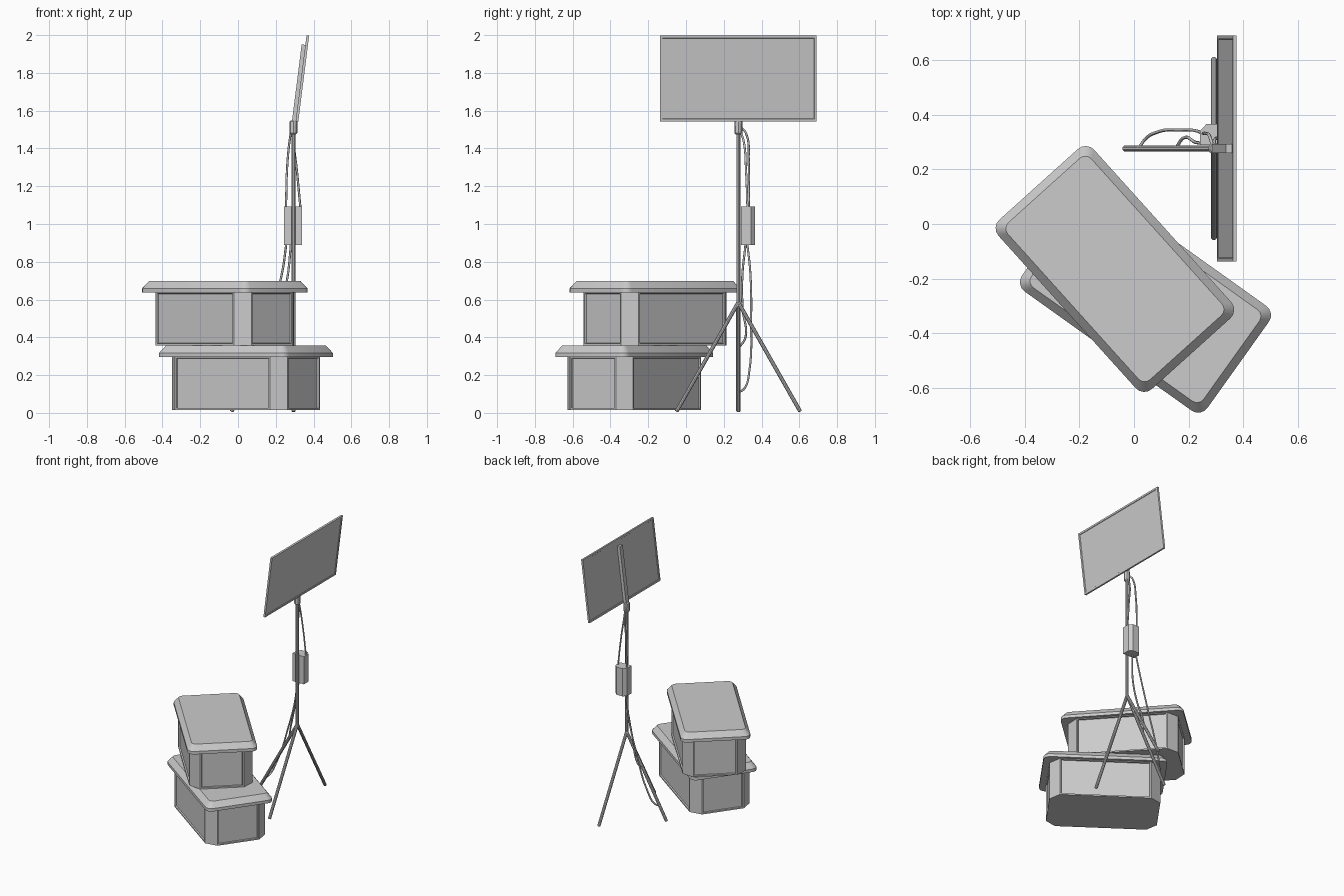
import bpy, bmesh
from math import radians, sin, cos, pi
from mathutils import Vector, Matrix

if "Cube" in bpy.data.objects:
    bpy.data.objects.remove(bpy.data.objects["Cube"])


def finish(name, bm, matrix=None, smooth=True):
    bmesh.ops.recalc_face_normals(bm, faces=bm.faces)
    me = bpy.data.meshes.new(name)
    bm.to_mesh(me)
    bm.free()
    ob = bpy.data.objects.new(name, me)
    bpy.context.collection.objects.link(ob)
    if matrix:
        ob.matrix_world = matrix
    if smooth:
        bpy.ops.object.select_all(action='DESELECT')
        ob.select_set(True)
        bpy.context.view_layer.objects.active = ob
        bpy.ops.object.shade_smooth_by_angle(angle=radians(32))
    return ob


def stack(rings):
    """Skin closed rings of points into a capped solid."""
    bm = bmesh.new()
    loops = [[bm.verts.new(p) for p in r] for r in rings]
    n = len(loops[0])
    for a, b in zip(loops, loops[1:]):
        for i in range(n):
            j = (i + 1) % n
            bm.faces.new((a[i], a[j], b[j], b[i]))
    bm.faces.new(loops[0])
    bm.faces.new(loops[-1])
    bmesh.ops.recalc_face_normals(bm, faces=bm.faces)
    return bm


def round_rect(hx, hy, r, seg, z):
    pts = []
    for k, (sx, sy) in enumerate(((1, 1), (-1, 1), (-1, -1), (1, -1))):
        for i in range(seg + 1):
            a = (k + i / seg) * pi / 2
            pts.append((sx * (hx - r) + r * cos(a), sy * (hy - r) + r * sin(a), z))
    return pts


def tube(name, p, q, r, sides=10):
    p, q = Vector(p), Vector(q)
    rot = (q - p).to_track_quat('Z', 'Y').to_matrix().to_4x4()
    h = (q - p).length
    rings = [[(rr * cos(2 * pi * i / sides), rr * sin(2 * pi * i / sides), z) for i in range(sides)]
             for rr, z in ((r * .7, 0), (r, r * .3), (r, h - r * .3), (r * .7, h))]
    return finish(name, stack(rings), Matrix.Translation(p) @ rot)


def recess(bm, test, width, depth):
    faces = [f for f in bm.faces if test(f)]
    bmesh.ops.inset_individual(bm, faces=faces, thickness=width)
    bmesh.ops.inset_individual(bm, faces=faces, thickness=.003, depth=-depth)


# Two storage crates: chamfered body with recessed panels, rounded lid
def crate(label, x, y, z, angle):
    m = Matrix.Translation((x, y, z)) @ Matrix.Rotation(radians(angle), 4, 'Z')
    bm = stack([round_rect(.375, .214, .065, 1, h) for h in (0, .285)])
    recess(bm, lambda f: abs(f.normal.z) < .1 and max(abs(f.normal.x), abs(f.normal.y)) > .99,
           .014, .01)
    finish(label + "_crate_body", bm, m, False)
    lid = [round_rect(.418 - d, .236 - d, .042 - d * .4, 4, h)
           for d, h in ((0, .28), (0, .302), (.03, .342))]
    finish(label + "_crate_lid", stack(lid), m)


crate("lower", .042, -.274, .015, -35.5)
crate("upper", -.07, -.165, .357, -48)

# Tripod stand
PX, PY = .293, .277
tube("stand_pole", (PX, PY, .56), (PX, PY, 1.52), .011)
for name, dx, dy in (("left", -1, 0), ("rear", 0, 1), ("front", 0, -1)):
    tube(name + "_stand_leg", (PX + .328 * dx, PY + .328 * dy, .007), (PX, PY, .585), .011)
tube("stand_collar", (PX, PY, 1.475), (PX, PY, 1.548), .021, 8)

# Tilted panel with recessed faces on both sides, and its support bar
tilt = Matrix.Rotation(radians(7.2), 4, 'Y')


def box(sx, sy, sz):
    bm = bmesh.new()
    bmesh.ops.create_cube(bm, size=1, matrix=Matrix.Diagonal((sx, sy, sz, 1)))
    return bm


bm = box(.014, .83, .458)
recess(bm, lambda f: abs(f.normal.x) > .9, .018, .003)
finish("panel", bm, Matrix.Translation((.341, PY, 1.771)) @ tilt, False)
finish("panel_support_bar", box(.022, .034, .43),
       Matrix.Translation((.321, PY, 1.736)) @ tilt, False)

# Power box hung on the pole, outer edges chamfered
prof = [(.243, .29), (.338, .29), (.338, .343), (.316, .366), (.265, .366), (.243, .343)]
finish("power_box", stack([[(x, y, z) for x, y in prof] for z in (.888, 1.093)]), None, False)


# Hanging cables
def cable(name, pts):
    cu = bpy.data.curves.new(name, 'CURVE')
    cu.dimensions = '3D'
    cu.bevel_depth = .006
    cu.bevel_resolution = 1
    cu.resolution_u = 6
    cu.use_fill_caps = True
    sp = cu.splines.new('BEZIER')
    sp.bezier_points.add(len(pts) - 1)
    for b, p in zip(sp.bezier_points, pts):
        b.co = p
        b.handle_left_type = b.handle_right_type = 'AUTO'
    bpy.context.collection.objects.link(bpy.data.objects.new(name, cu))


cable("upper_cable_left", [(.288, .285, 1.52), (.279, .318, 1.48), (.262, .332, 1.33), (.254, .332, 1.09)])
cable("upper_cable_right", [(.298, .285, 1.5), (.295, .305, 1.44), (.312, .318, 1.28), (.33, .325, 1.09)])
cable("lower_cable_long", [(.255, .325, .89), (.235, .34, .75), (.17, .345, .5),
                           (.08, .335, .22), (.04, .31, .13), (.018, .28, .11)])
cable("lower_cable_short", [(.28, .315, .89), (.262, .298, .72), (.225, .3, .55),
                            (.18, .315, .4), (.155, .28, .345)])
